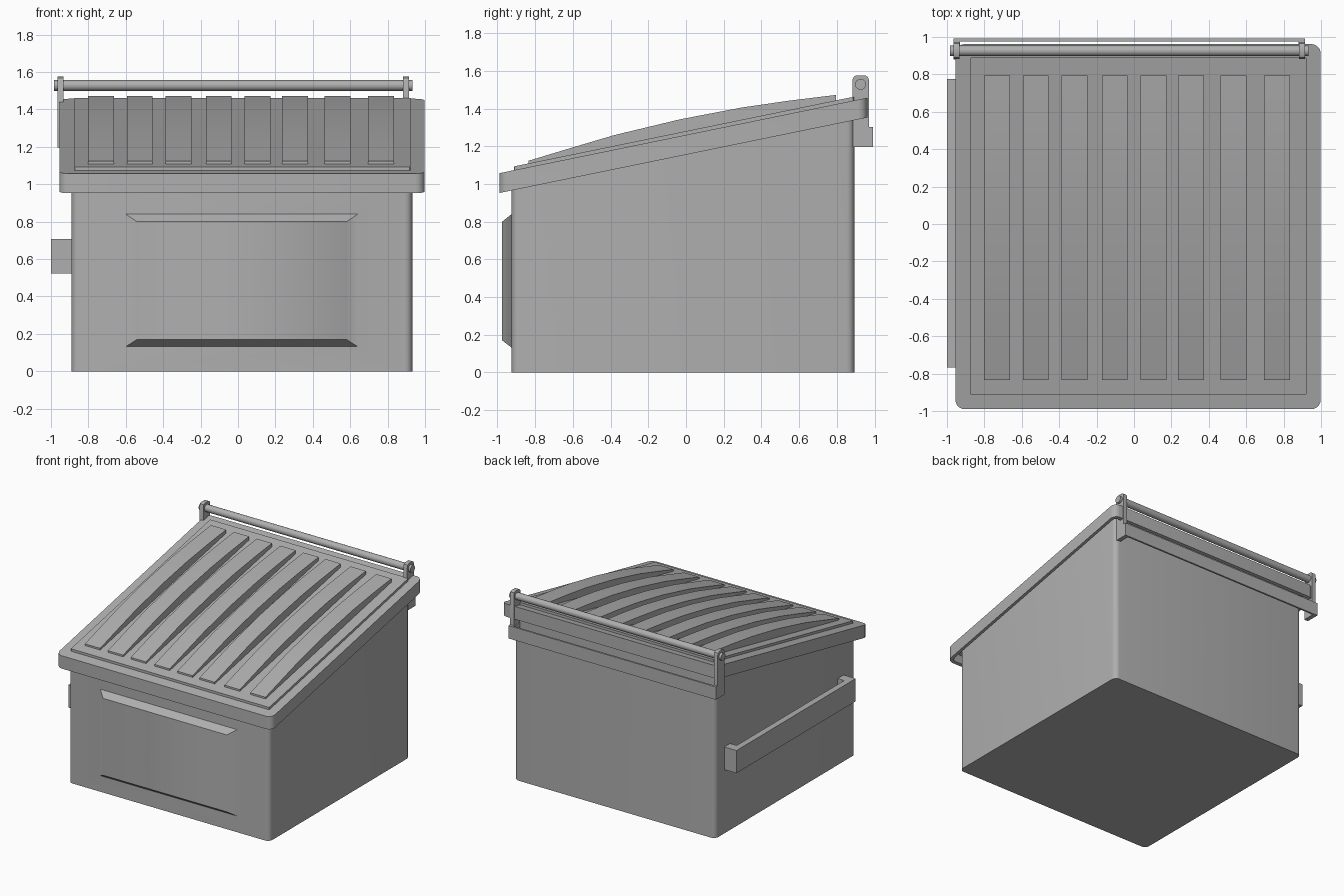
import bpy, bmesh, math

if "Cube" in bpy.data.objects:
    bpy.data.objects.remove(bpy.data.objects["Cube"])

SLOPE = 0.205
GREY = bpy.data.materials.new("dark_grey")
GREY.diffuse_color = (0.43, 0.43, 0.43, 1)
GREY.use_nodes = True
GREY.node_tree.nodes["Principled BSDF"].inputs["Base Color"].default_value = GREY.diffuse_color


def lid_z(y, off=0.0):
    return 1.057 + SLOPE * (y + 0.99) + off


def finish(name, bm, angle=30):
    bmesh.ops.recalc_face_normals(bm, faces=bm.faces)
    me = bpy.data.meshes.new(name)
    bm.to_mesh(me)
    bm.free()
    me.materials.append(GREY)
    ob = bpy.data.objects.new(name, me)
    bpy.context.collection.objects.link(ob)
    bpy.ops.object.select_all(action='DESELECT')
    ob.select_set(True)
    bpy.context.view_layer.objects.active = ob
    bpy.ops.object.shade_smooth_by_angle(angle=math.radians(angle))
    return ob


def round_rect(x0, x1, y0, y1, r, n=5):
    pts = []
    for cx, cy, a0 in ((x1 - r, y1 - r, 0), (x0 + r, y1 - r, 90),
                       (x0 + r, y0 + r, 180), (x1 - r, y0 + r, 270)):
        for i in range(n + 1):
            a = math.radians(a0 + 90 * i / n)
            pts.append((cx + r * math.cos(a), cy + r * math.sin(a)))
    return pts


def loft_mesh(rings):
    """Closed solid through matching rings of 3D points."""
    bm = bmesh.new()
    loops = [[bm.verts.new(p) for p in ring] for ring in rings]
    for a, b in zip(loops, loops[1:]):
        for i in range(len(a)):
            j = (i + 1) % len(a)
            bm.faces.new((a[i], a[j], b[j], b[i]))
    bm.faces.new(loops[0])
    bm.faces.new(loops[-1])
    bmesh.ops.recalc_face_normals(bm, faces=bm.faces)
    return bm


def loft(name, rings, angle=30):
    return finish(name, loft_mesh(rings), angle)


def slanted(rect, off):
    return [(x, y, lid_z(y, off)) for x, y in rect]


def side_profile(name, pts, x0, x1):
    """Extrude a (y, z) outline along x."""
    return loft(name, [[(x, y, z) for y, z in pts] for x in (x0, x1)])


# Bin body with a sloping top
body = round_rect(-0.89, 0.932, -0.925, 0.893, 0.04)
bm = loft_mesh([[(x, y, 0) for x, y in body], slanted(body, -0.02)])

# Raised, bevelled plate worked into the front wall
front = min(bm.faces, key=lambda f: f.calc_center_median().y)
for y, x0, x1, z0, z1 in ((-0.925, -0.6, 0.64, 0.132, 0.84),
                          (-0.975, -0.54, 0.58, 0.17, 0.80)):
    bmesh.ops.inset_individual(bm, faces=[front], thickness=0.01)
    mid = front.calc_center_median()
    for v in front.verts:
        v.co = (x0 if v.co.x < mid.x else x1, y, z0 if v.co.z < mid.z else z1)
finish("bin_body", bm, 45)

# Lid with a hollow skirt
outer = round_rect(-0.955, 0.998, -0.99, 0.962, 0.05)
inner = round_rect(-0.93, 0.973, -0.965, 0.937, 0.03)
loft("lid", [slanted(inner, -0.035), slanted(inner, -0.105),
             slanted(outer, -0.105), slanted(outer, 0)])

# Raised lid panel
panel = round_rect(-0.875, 0.922, -0.913, 0.89, 0.004, 1)
loft("lid_panel", [slanted(panel, -0.02), slanted(panel, 0.02)])

# Bowed lid ribs
bow = [(-0.835, 1.123), (-0.6, 1.194), (-0.38, 1.259), (-0.03, 1.343),
       (0.3, 1.406), (0.55, 1.442), (0.795, 1.472)]
base = [(0.795, lid_z(0.795)), (-0.835, lid_z(-0.835))]
for i, x in enumerate((-0.733, -0.525, -0.318, -0.103, 0.105, 0.305, 0.532, 0.765)):
    side_profile(f"lid_rib_{i + 1}", bow + base, x - 0.069, x + 0.069)

# Lifting sleeve on the left side, open at top and bottom
sleeve = [(-0.88, -0.768), (-1.0, -0.768), (-1.0, 0.775), (-0.88, 0.775),
          (-0.88, 0.70), (-0.95, 0.70), (-0.95, -0.69), (-0.88, -0.69)]
loft("lifting_sleeve", [[(x, y, z) for x, y in sleeve] for z in (0.522, 0.708)])

# Rear rail: thin plate with an end tab at each side, open above and below
rail = [(-0.965, 0.88), (-0.965, 0.992), (0.915, 0.992), (0.915, 0.88),
        (0.88, 0.88), (0.88, 0.977), (-0.93, 0.977), (-0.93, 0.88)]
loft("rear_rail", [[(x, y, z) for x, y in rail] for z in (1.197, 1.302)])

# Hinge brackets and hinge rod
bracket = [(0.883, 1.22), (0.97, 1.22), (0.97, 1.552), (0.964, 1.568), (0.95, 1.576),
           (0.903, 1.576), (0.889, 1.568), (0.883, 1.552)]
for side, x in (("left", -0.966), ("right", 0.881)):
    side_profile(f"hinge_bracket_{side}", bracket, x, x + 0.034)
rod = [(0.926 + 0.029 * math.cos(a), 1.528 + 0.029 * math.sin(a))
       for a in (math.tau * i / 20 for i in range(20))]
side_profile("hinge_rod", rod, -0.985, 0.934)
